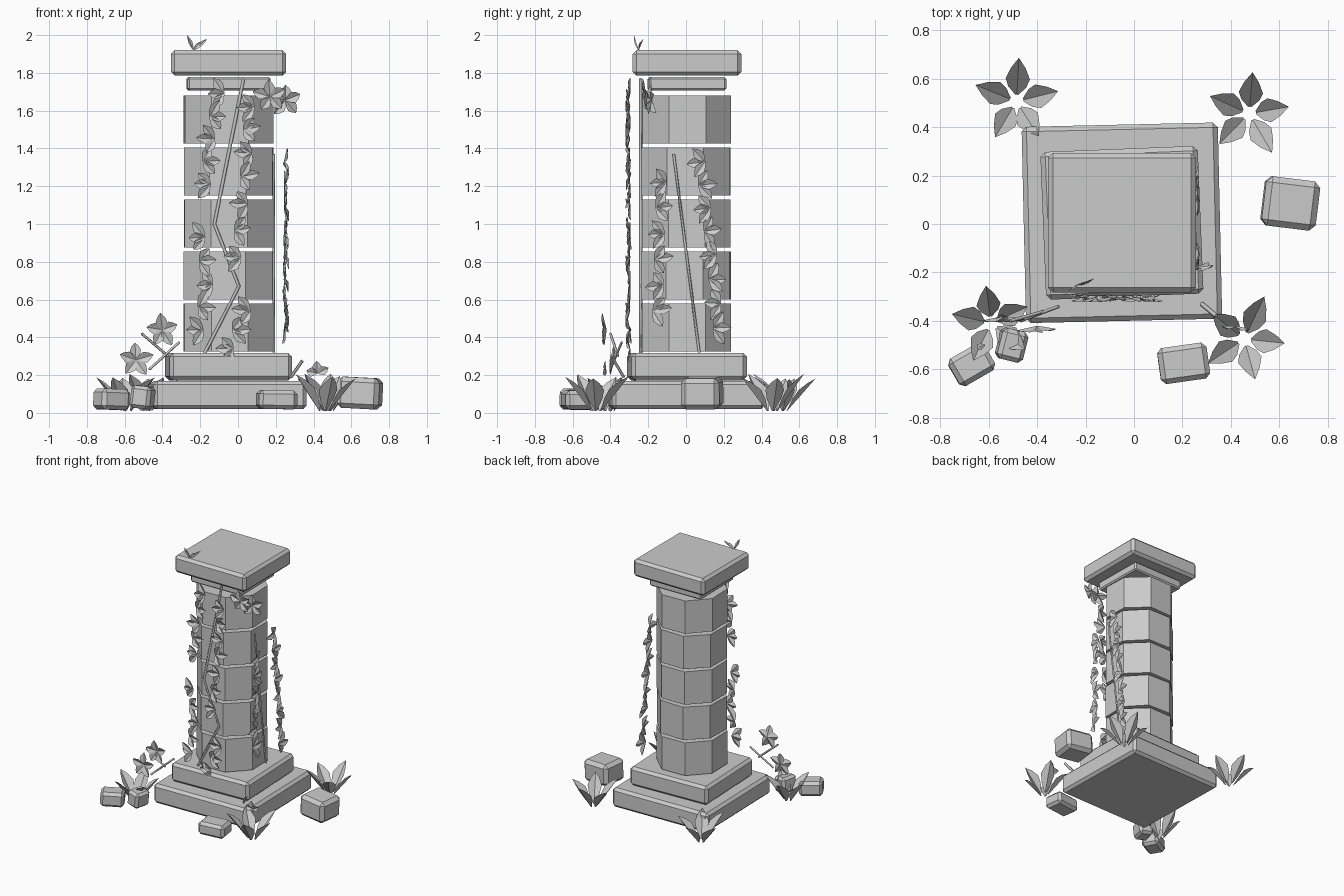
import bpy, bmesh, math, random
from mathutils import Vector, Matrix

random.seed(4)
if "Cube" in bpy.data.objects:
    bpy.data.objects.remove(bpy.data.objects["Cube"], do_unlink=True)

stone = bpy.data.materials.new("pale_grey")
stone.use_nodes = True
GREY = (0.6, 0.6, 0.6, 1)
stone.diffuse_color = GREY
stone.node_tree.nodes["Principled BSDF"].inputs["Base Color"].default_value = GREY

CX = -0.05          # column axis
APOTHEM = 0.235     # column half width


def finish(name, bm):
    mesh = bpy.data.meshes.new(name)
    bm.to_mesh(mesh)
    bm.free()
    mesh.materials.append(stone)
    obj = bpy.data.objects.new(name, mesh)
    bpy.context.collection.objects.link(obj)
    return obj


def block(name, center, size, turn=0, tilt=0, bevel=0.02):
    """Chamfered stone block."""
    bm = bmesh.new()
    bmesh.ops.create_cube(bm, size=1)
    bmesh.ops.scale(bm, vec=size, verts=bm.verts)
    obj = finish(name, bm)
    obj.location = center
    obj.rotation_euler = (0, math.radians(tilt), math.radians(turn))
    mod = obj.modifiers.new("chamfer", 'BEVEL')
    mod.width = bevel
    mod.segments = 1
    return obj


def leaf(bm, base, along, normal, length, width, fold=0.25):
    """Pointed leaf folded along its spine."""
    along = Vector(along).normalized()
    side = along.cross(Vector(normal)).normalized()
    up = side.cross(along)
    rows = []
    for t, w in ((0, 0.12), (0.3, 0.75), (0.55, 1), (0.8, 0.6), (1, 0)):
        mid = Vector(base) + along * length * t
        half = width * w / 2
        if w == 0:
            rows.append([bm.verts.new(mid)])
        else:
            rim = up * half * fold * 2
            rows.append([bm.verts.new(mid - side * half + rim),
                         bm.verts.new(mid),
                         bm.verts.new(mid + side * half + rim)])
    for a, b in zip(rows, rows[1:]):
        for i in range(2):
            if len(b) == 3:
                bm.faces.new((a[i], a[i + 1], b[i + 1], b[i]))
            else:
                bm.faces.new((a[i], a[i + 1], b[0]))


def cluster(bm, pos, normal, angles, length=0.095, width=0.055):
    """Fan of leaves lying roughly across the given normal."""
    n = Vector(normal)
    right = Vector((0, 0, 1)).cross(n)
    for a in angles:
        r = math.radians(a + random.uniform(-8, 8))
        along = right * math.cos(r) + Vector((0, 0, math.sin(r))) + n * random.uniform(-0.1, 0.25)
        leaf(bm, pos, along, n, length * random.uniform(0.9, 1.1), width)


def along_path(points, count):
    """Evenly spaced points on a polyline of equal-length spans."""
    for k in range(count):
        t = k / (count - 1) * (len(points) - 1)
        i = min(int(t), len(points) - 2)
        yield Vector(points[i]).lerp(Vector(points[i + 1]), t - i)


def vine(name, points, count, normal):
    bm = bmesh.new()
    for k, p in enumerate(along_path(points, count)):
        fan = (-50, 5, 55) if k % 2 else (235, 180, 130)
        shift = Vector((0, 0, 1)).cross(Vector(normal)) * (-0.025 if k % 2 else 0.025)
        cluster(bm, p + shift, normal, fan)
    finish(name, bm)


def stem(name, points, radius):
    curve = bpy.data.curves.new(name, 'CURVE')
    curve.dimensions = '3D'
    curve.bevel_depth = radius
    curve.bevel_resolution = 0
    curve.use_fill_caps = True
    line = curve.splines.new('POLY')
    line.points.add(len(points) - 1)
    for pt, co in zip(line.points, points):
        pt.co = (*co, 1)
    curve.materials.append(stone)
    obj = bpy.data.objects.new(name, curve)
    bpy.context.collection.objects.link(obj)


# Plinth, neck and cap
block("base_slab", (CX, 0.005, 0.095), (0.81, 0.81, 0.15), turn=1.3)
block("upper_plinth", (CX, 0.005, 0.245), (0.65, 0.61, 0.145), turn=2.3)
block("neck_slab", (CX, 0.005, 1.742), (0.44, 0.41, 0.07), turn=1, bevel=0.01)
block("cap_slab", (CX, 0.005, 1.853), (0.61, 0.575, 0.135))

# Octagonal column drums with open joints
for i in range(5):
    bm = bmesh.new()
    bmesh.ops.create_cone(bm, cap_ends=True, segments=8, depth=0.255,
                          radius1=APOTHEM / math.cos(math.pi / 8),
                          radius2=APOTHEM / math.cos(math.pi / 8))
    drum = finish(f"column_drum_{i + 1}", bm)
    drum.location = (CX, 0, 0.452 + i * 0.2755)
    drum.rotation_euler.z = math.pi / 8 + math.radians((1.5, -2, 1, -1, 2)[i])

# Fallen stones
block("left_stone", (0.645, 0.085, 0.105), (0.225, 0.205, 0.165), -7, 3, 0.025)
block("front_stone", (0.205, -0.575, 0.07), (0.205, 0.15, 0.1), 8, 1)
block("right_stone", (-0.67, -0.58, 0.072), (0.17, 0.13, 0.11), 30, 2)
block("small_stone", (-0.505, -0.5, 0.083), (0.11, 0.13, 0.12), -14, 7, 0.018)

# Spiky ground plants, five folded leaves each
plants = {"back_right": (-0.485, 0.505, 90), "back_left": (0.475, 0.455, 80),
          "front_left": (0.455, -0.475, 65), "front_right": (-0.59, -0.41, 100)}
for name, (x, y, start) in plants.items():
    bm = bmesh.new()
    for k in range(5):
        a = math.radians(start + 72 * k + random.uniform(-6, 6))
        out = Vector((math.cos(a), math.sin(a), 0))
        rise = random.uniform(1.1, 1.45)
        leaf(bm, Vector((x, y, 0.01)) + out * 0.03, out + Vector((0, 0, rise)),
             Vector((0, 0, 1)) - out * 0.5, random.uniform(0.215, 0.25), 0.1)
    finish(name + "_plant", bm)

# Stems clinging to the column
FRONT, SIDE = (0, -1, 0), (1, 0, 0)
stem("front_stem", [(x, -0.24, z) for x, z in
                    ((0.03, 1.77), (-0.125, 1.0), (0.005, 0.67), (-0.18, 0.31))], 0.009)
stem("side_stem", [(0.19, -0.065, 1.37), (0.19, 0.0, 0.86), (0.19, 0.07, 0.32)], 0.007)

# Leafy vines in front of the column and on its left side
FY, SX = -0.295, 0.243
vine("front_vine_upper", [(-0.1, FY, 1.69), (-0.15, FY, 1.45), (-0.17, FY, 1.21)], 5, FRONT)
vine("front_vine_lower", [(-0.2, FY, 0.93), (-0.16, FY, 0.68), (-0.21, FY, 0.44)], 5, FRONT)
vine("middle_vine_upper", [(0.06, FY, 1.62), (0.04, FY, 1.25), (-0.01, FY, 0.82)], 7, FRONT)
vine("middle_vine_lower", [(0.04, FY, 0.54), (-0.05, FY, 0.34)], 3, FRONT)
vine("side_vine_front", [(SX, -0.13, 1.22), (SX, -0.15, 0.54)], 6, SIDE)
vine("side_vine_back", [(SX, 0.075, 1.33), (SX, 0.13, 0.9), (SX, 0.17, 0.45)], 8, SIDE)

# Loose leaf sprigs
star = range(20, 380, 72)
sprigs = {"crown_sprig_inner": ((0.17, -0.21, 1.675), FRONT),
          "crown_sprig_outer": ((0.25, -0.18, 1.655), (0.35, -0.94, 0)),
          "ground_sprig_high": ((-0.4, -0.42, 0.44), FRONT),
          "ground_sprig_low": ((-0.54, -0.38, 0.28), FRONT)}
for name, (pos, normal) in sprigs.items():
    bm = bmesh.new()
    cluster(bm, pos, normal, star, 0.09, 0.06)
    finish(name, bm)
bm = bmesh.new()
cluster(bm, (0.42, -0.42, 0.21), FRONT, (20, 90, 160), 0.065, 0.05)
finish("left_ground_sprig", bm)

# Thin twigs by the plinth and blades on the cap
stem("twig_long", [(-0.51, -0.4, 0.42), (-0.37, -0.36, 0.3)], 0.007)
stem("twig_cross", [(-0.31, -0.34, 0.375), (-0.47, -0.4, 0.23)], 0.007)
stem("twig_left", [(0.34, -0.38, 0.275), (0.28, -0.33, 0.19)], 0.01)
bm = bmesh.new()
for tip in ((-0.27, -0.275, 2.0), (-0.165, -0.225, 1.98), (-0.2, -0.24, 1.965)):
    root = Vector((-0.235, -0.25, 1.918))
    reach = Vector(tip) - root
    leaf(bm, root, reach, (0.2, -1, 0.3), reach.length, 0.022)
finish("cap_blades", bm)
